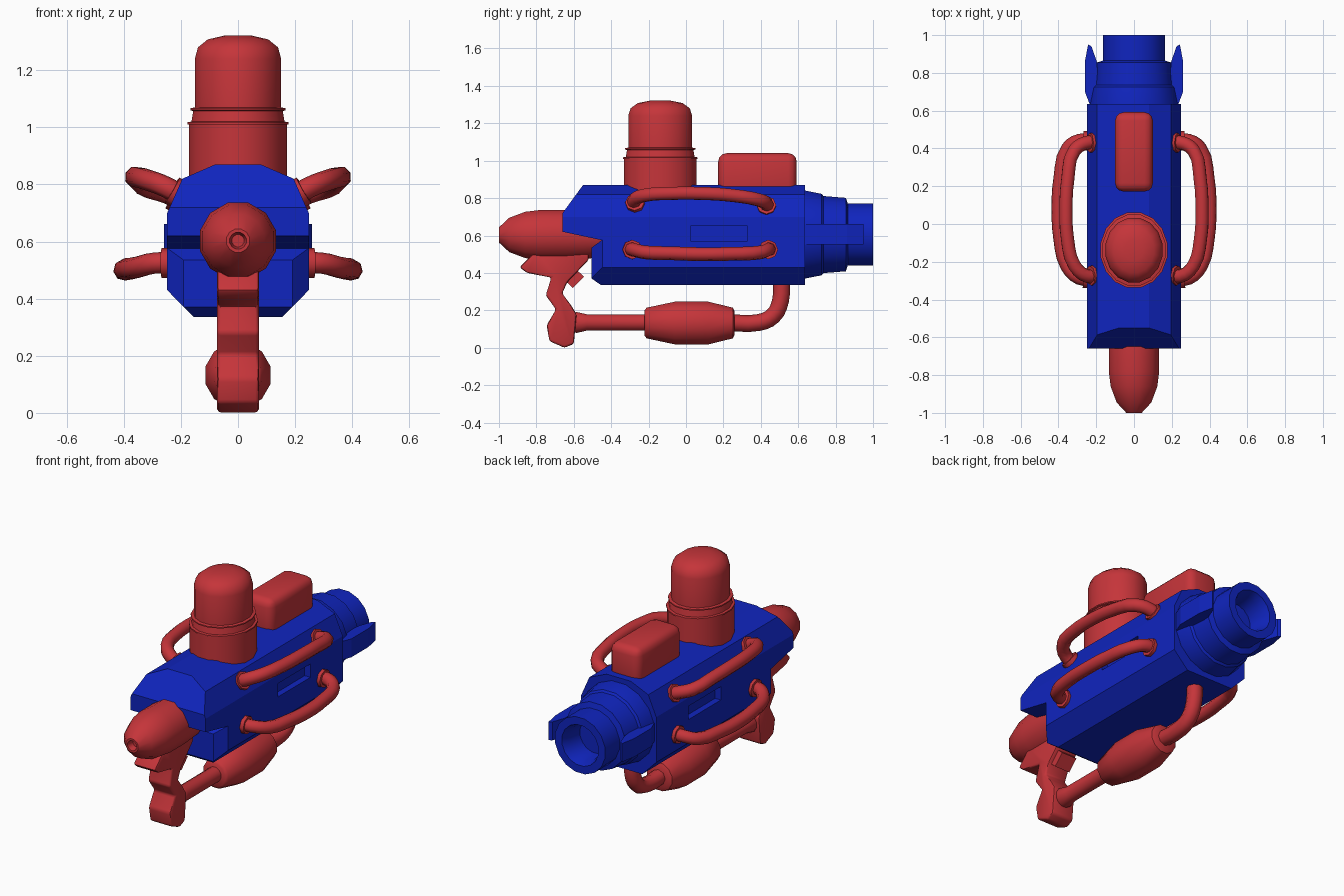
import bpy, bmesh, math
from mathutils import Vector

if "Cube" in bpy.data.objects:
    bpy.data.objects.remove(bpy.data.objects["Cube"])


def material(name, rgb):
    m = bpy.data.materials.new(name)
    m.diffuse_color = (*rgb, 1)
    m.use_nodes = True
    m.node_tree.nodes["Principled BSDF"].inputs["Base Color"].default_value = m.diffuse_color
    return m


RED = material("red", (0.56, 0.035, 0.042))
BLUE = material("blue", (0.005, 0.018, 0.52))


def activate(ob):
    bpy.ops.object.select_all(action='DESELECT')
    ob.select_set(True)
    bpy.context.view_layer.objects.active = ob


def finish(name, bm, mat, smooth=None):
    bmesh.ops.recalc_face_normals(bm, faces=bm.faces)
    me = bpy.data.meshes.new(name)
    bm.to_mesh(me)
    bm.free()
    ob = bpy.data.objects.new(name, me)
    bpy.context.collection.objects.link(ob)
    me.materials.append(mat)
    if smooth:
        activate(ob)
        bpy.ops.object.shade_smooth_by_angle(angle=math.radians(smooth))
    return ob


def prism(name, pts, axis, lo, hi, mat, bevel=0, segments=1, smooth=None):
    """Extrude a 2D outline along an axis."""
    place = {'x': lambda p, a: (a, p[0], p[1]),
             'y': lambda p, a: (p[0], a, p[1]),
             'z': lambda p, a: (p[0], p[1], a)}[axis]
    bm = bmesh.new()
    face = bm.faces.new([bm.verts.new(place(p, lo)) for p in pts])
    ext = bmesh.ops.extrude_face_region(bm, geom=[face])['geom']
    verts = [v for v in ext if isinstance(v, bmesh.types.BMVert)]
    shift = Vector(place((0, 0), hi - lo))
    bmesh.ops.translate(bm, verts=verts, vec=shift)
    bmesh.ops.recalc_face_normals(bm, faces=bm.faces)
    if bevel:
        bmesh.ops.bevel(bm, geom=bm.edges[:], offset=bevel, segments=segments,
                        profile=0.5, affect='EDGES')
    return finish(name, bm, mat, smooth)


def lathe(name, profile, axis, centre, sides, mat, stretch=1, smooth=40):
    """Revolve (radius, height) points round the y or z axis."""
    bm = bmesh.new()
    rings = []
    for r, h in profile:
        ring = []
        for i in range(sides):
            a = 2 * math.pi * (i + 0.5) / sides
            u, v = r * math.cos(a), r * math.sin(a) * stretch
            co = (u, h, v) if axis == 'y' else (u, v, h)
            ring.append(bm.verts.new(Vector(co) + Vector(centre)))
        rings.append(ring)
    for a, b in zip(rings, rings[1:]):
        for i in range(sides):
            j = (i + 1) % sides
            bm.faces.new((a[i], a[j], b[j], b[i]))
    bm.faces.new(rings[0])
    bm.faces.new(rings[-1])
    return finish(name, bm, mat, smooth)


def tube(name, pts, radius, mat):
    cu = bpy.data.curves.new(name, 'CURVE')
    cu.dimensions = '3D'
    cu.bevel_depth, cu.bevel_resolution = radius, 2
    cu.resolution_u, cu.use_fill_caps = 3, True
    sp = cu.splines.new('BEZIER')
    sp.bezier_points.add(len(pts) - 1)
    for bp, p in zip(sp.bezier_points, pts):
        bp.co = p
        bp.handle_left_type = bp.handle_right_type = 'AUTO'
    ob = bpy.data.objects.new(name, cu)
    bpy.context.collection.objects.link(ob)
    cu.materials.append(mat)
    activate(ob)
    bpy.ops.object.convert(target='MESH')
    bpy.ops.object.shade_smooth_by_angle(angle=math.radians(50))
    return bpy.context.object


def boolean(ob, cutter, op):
    m = ob.modifiers.new(op, 'BOOLEAN')
    m.object, m.operation, m.solver = cutter, op, 'EXACT'
    activate(ob)
    bpy.ops.object.modifier_apply(modifier=m.name)
    bpy.data.objects.remove(cutter)


# body: cross-section intersected with the side outline
half = [(0.08, 0.87), (0.195, 0.82), (0.248, 0.70), (0.248, 0.43), (0.155, 0.335)]
section = half + [(-x, z) for x, z in reversed(half)]
body = prism("body", section, 'y', -0.8, 0.635, BLUE)
side = [(-0.543, 0.88), (-0.66, 0.72), (-0.66, 0.62), (-0.45, 0.575),
        (-0.505, 0.535), (-0.505, 0.37), (-0.44, 0.325), (0.7, 0.325), (0.7, 0.88)]
boolean(body, prism("side_cutter", side, 'x', -0.4, 0.4, BLUE), 'INTERSECT')
for s in (1, -1):
    # front corner chamfer and side slot
    wedge = [(s * 0.17, -0.525), (s * 0.27, -0.425), (s * 0.27, -0.525)]
    boolean(body, prism("chamfer_cutter", wedge, 'z', 0.3, 0.576, BLUE), 'DIFFERENCE')
    slot = [(0.025, 0.57), (0.33, 0.57), (0.33, 0.65), (0.025, 0.65)]
    x0, x1 = sorted((s * 0.21, s * 0.3))
    boolean(body, prism("slot_cutter", slot, 'x', x0, x1, BLUE), 'DIFFERENCE')

# stepped nozzle with an open bore, and its side fins
lathe("nozzle", [(0.24, 0.60), (0.24, 0.635), (0.222, 0.725), (0.21, 0.735),
                 (0.2, 0.855), (0.168, 0.865), (0.168, 1.0), (0.122, 1.0),
                 (0.105, 0.95), (0.1, 0.86)], 'y', (0, 0, 0.605), 16, BLUE, smooth=30)
for s in (1, -1):
    fin = [(0.18, 0.64), (0.235, 0.635), (0.26, 0.70), (0.26, 0.86),
           (0.243, 0.95), (0.225, 0.94), (0.197, 0.86)]
    prism("nozzle_fin", [(s * x, y) for x, y in fin], 'z', 0.552, 0.662, BLUE)

# upright tank with collars and rounded cap
lathe("tank", [(0.175, 0.80), (0.175, 1.01), (0.18, 1.01), (0.18, 1.018),
               (0.166, 1.02), (0.16, 1.057), (0.17, 1.06), (0.17, 1.067),
               (0.154, 1.07), (0.154, 1.24), (0.143, 1.28), (0.108, 1.308),
               (0.05, 1.321)], 'z', (0, -0.138, 0), 16, RED, stretch=1.13)

# top block
prism("top_block", [(-0.1, 0.172), (0.1, 0.172), (0.1, 0.592), (-0.1, 0.592)],
      'z', 0.80, 1.04, RED, bevel=0.045, segments=3, smooth=40)

# four side pipes with end collars
UPPER = [(0.19, -0.27, 0.755), (0.25, -0.275, 0.79), (0.315, -0.22, 0.815),
         (0.352, -0.08, 0.825), (0.36, 0.08, 0.825), (0.35, 0.24, 0.815),
         (0.315, 0.39, 0.79), (0.25, 0.43, 0.77), (0.19, 0.43, 0.745)]
LOWER = [(0.22, -0.29, 0.525), (0.29, -0.285, 0.525), (0.355, -0.22, 0.51),
         (0.39, -0.08, 0.505), (0.4, 0.08, 0.50), (0.39, 0.24, 0.502),
         (0.35, 0.40, 0.51), (0.29, 0.44, 0.525), (0.22, 0.44, 0.525)]
for s in (1, -1):
    for label, path in (("upper", UPPER), ("lower", LOWER)):
        pts = [Vector((s * x, y, z)) for x, y, z in path]
        tube(label + "_side_pipe", pts, 0.037, RED)
        for a, b in ((pts[0], pts[1]), (pts[-1], pts[-2])):
            d = (b - a).normalized()
            tube("pipe_collar", [a + d * 0.01, a + d * 0.048], 0.052, RED)

# rounded front plug with a small hole
lathe("front_plug", [(0.022, -0.96), (0.03, -1.0), (0.042, -1.0), (0.095, -0.945),
                     (0.128, -0.86), (0.138, -0.78), (0.138, -0.64), (0.125, -0.45)],
      'y', (0, 0, 0.603), 12, RED)

# pistol grip with bracket and trigger
grip = [(-0.89, 0.43), (-0.85, 0.40), (-0.72, 0.375), (-0.75, 0.28), (-0.695, 0.205),
        (-0.745, 0.12), (-0.73, 0.035), (-0.65, 0.0), (-0.60, 0.02), (-0.585, 0.18),
        (-0.62, 0.235), (-0.662, 0.29), (-0.635, 0.35), (-0.52, 0.47), (-0.52, 0.52),
        (-0.80, 0.52)]
prism("grip", grip, 'x', -0.073, 0.073, RED, bevel=0.012, segments=2, smooth=40)
prism("trigger", [(-0.66, 0.37), (-0.605, 0.32), (-0.545, 0.38), (-0.60, 0.43)],
      'x', -0.05, 0.05, RED)

# lower rod, bulging foregrip and bent pipe up into the body
lathe("lower_rod", [(0.045, -0.62), (0.058, -0.585), (0.045, -0.53), (0.045, -0.2)],
      'y', (0, 0, 0.135), 12, RED)
lathe("foregrip", [(0.07, -0.222), (0.085, -0.21), (0.118, -0.06), (0.118, 0.12),
                   (0.085, 0.25), (0.065, 0.26)], 'y', (0, 0, 0.132), 12, RED)
tube("bent_pipe", [(0, 0.22, 0.135), (0, 0.39, 0.135), (0, 0.465, 0.17),
                   (0, 0.505, 0.25), (0, 0.51, 0.37)], 0.045, RED)
